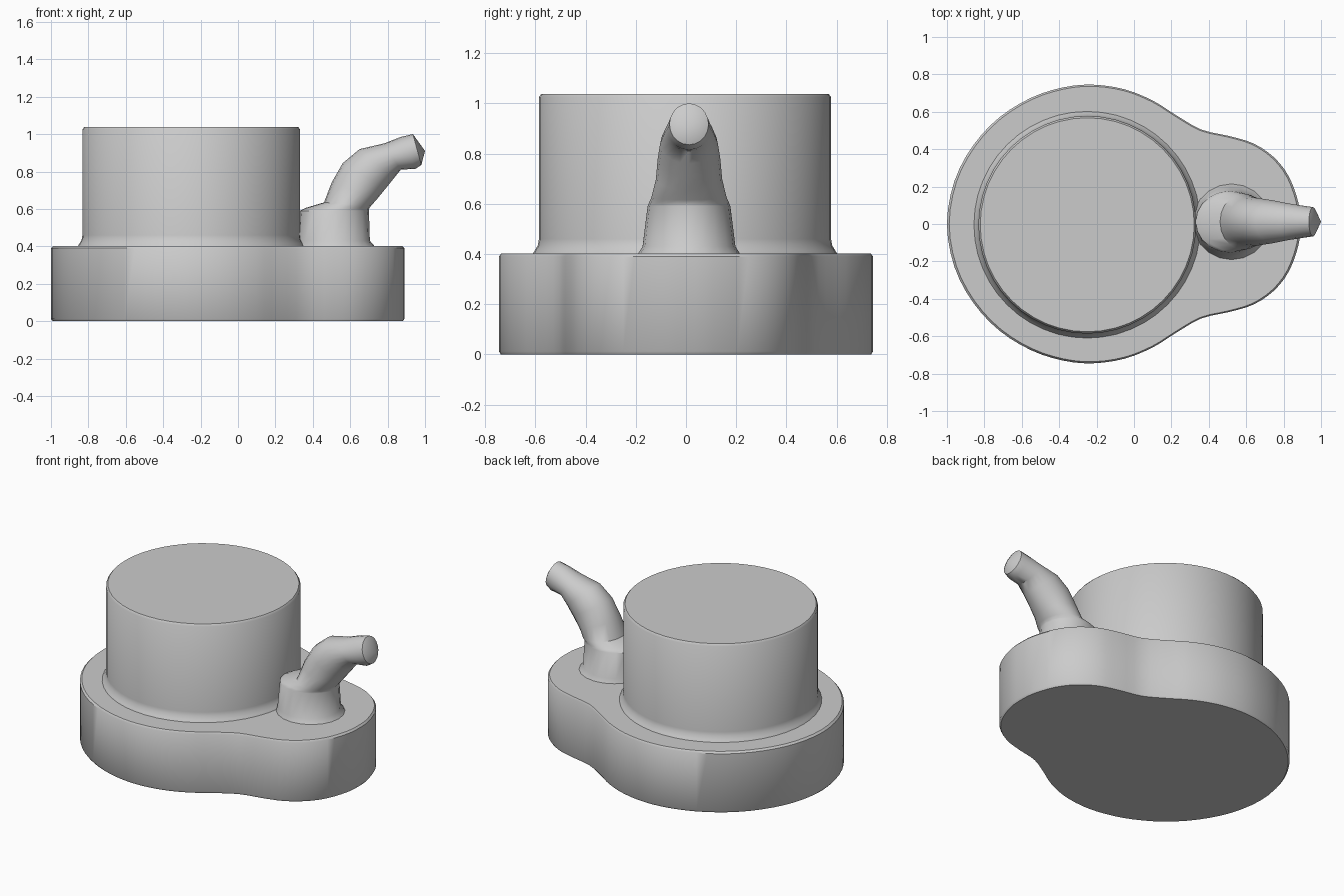
import bpy, bmesh
from math import sin, cos, tau

if "Cube" in bpy.data.objects:
    bpy.data.objects.remove(bpy.data.objects["Cube"])


def loft(name, rings, tip=None):
    """Skin a stack of equal-length rings into a closed solid."""
    bm = bmesh.new()
    rows = [[bm.verts.new(p) for p in ring] for ring in rings]
    n = len(rows[0])
    for a, b in zip(rows, rows[1:]):
        for i in range(n):
            j = (i + 1) % n
            bm.faces.new((a[i], a[j], b[j], b[i]))
    bm.faces.new(rows[0][::-1])
    if tip:
        t = bm.verts.new(tip)
        for i in range(n):
            bm.faces.new((rows[-1][i], rows[-1][(i + 1) % n], t))
    else:
        bm.faces.new(rows[-1])
    bmesh.ops.recalc_face_normals(bm, faces=bm.faces)
    mesh = bpy.data.meshes.new(name)
    bm.to_mesh(mesh)
    bm.free()
    obj = bpy.data.objects.new(name, mesh)
    bpy.context.collection.objects.link(obj)
    bpy.ops.object.select_all(action='DESELECT')
    obj.select_set(True)
    bpy.context.view_layer.objects.active = obj
    bpy.ops.object.shade_smooth_by_angle(angle=0.7)
    return obj


def smooth_loop(pts, steps=3):
    """Catmull-Rom subdivision of a closed 2D loop."""
    out, n = [], len(pts)
    for i in range(n):
        a, b, c, d = (pts[(i + k) % n] for k in (-1, 0, 1, 2))
        for s in range(steps):
            t = s / steps
            out.append(tuple(0.5 * (2 * q + (r - p) * t + (2 * p - 5 * q + 4 * r - w) * t * t
                                    + (3 * q - p - 3 * r + w) * t ** 3)
                             for p, q, r, w in zip(a, b, c, d)))
    return out


# Base: keyhole outline, mirrored front to back
half = [(0.89, 0), (0.88, 0.11), (0.83, 0.25), (0.75, 0.355), (0.64, 0.43),
        (0.51, 0.47), (0.36, 0.505), (0.22, 0.585), (0.10, 0.66), (-0.05, 0.72),
        (-0.22, 0.745), (-0.38, 0.73), (-0.55, 0.675), (-0.72, 0.57),
        (-0.86, 0.42), (-0.96, 0.23), (-1, 0)]
outline = smooth_loop(half + [(x, -y) for x, y in half[-2:0:-1]])
loft("base", [[(x * s, y * s, z) for x, y in outline]
              for s, z in ((0.99, 0), (1, 0.012), (1, 0.39), (0.988, 0.402))])

# Drum: round body with a small foot fillet and softened rim
drum = ((0.61, 0.395), (0.598, 0.415), (0.586, 0.435), (0.582, 0.46), (0.582, 1.025), (0.572, 1.038))
loft("drum", [[(-0.25 + r * cos(tau * i / 48), -0.004 + r * sin(tau * i / 48), z)
               for i in range(48)] for r, z in drum])

# Spout: elliptical sections (back x, back z, front x, front z, half width)
sections = [(0.31, 0.39, 0.74, 0.39, 0.21), (0.32, 0.43, 0.705, 0.43, 0.185),
            (0.33, 0.59, 0.70, 0.59, 0.165), (0.36, 0.605, 0.70, 0.60, 0.16),
            (0.46, 0.635, 0.71, 0.615, 0.15), (0.50, 0.74, 0.745, 0.655, 0.132),
            (0.56, 0.845, 0.79, 0.71, 0.125), (0.65, 0.92, 0.83, 0.76, 0.115),
            (0.78, 0.95, 0.87, 0.81, 0.098), (0.87, 0.985, 0.95, 0.815, 0.085),
            (0.935, 1.0, 0.98, 0.835, 0.078)]
rings = []
for bx, bz, fx, fz, w in sections:
    rings.append([((bx + fx) / 2 + (fx - bx) / 2 * cos(tau * i / 20),
                   0.012 + w * sin(tau * i / 20),
                   (bz + fz) / 2 + (fz - bz) / 2 * cos(tau * i / 20)) for i in range(20)])
loft("spout", rings, tip=(1.0, 0.012, 0.91))
